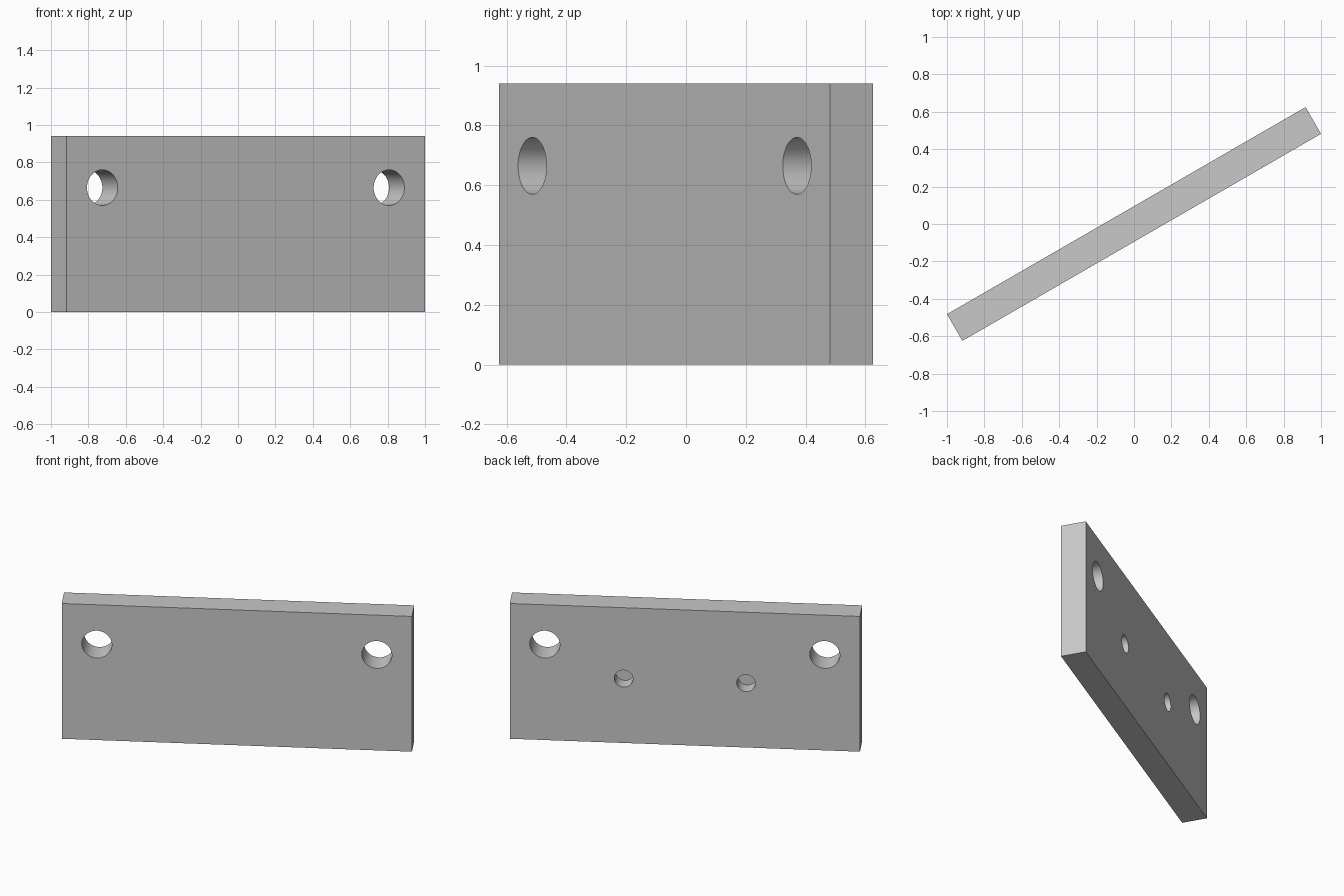
import bpy
from math import radians
from mathutils import Matrix

LENGTH, THICK, HEIGHT = 2.214, 0.165, 0.94
TURN = Matrix.Rotation(radians(30), 4, 'Z')

default = bpy.data.objects.get("Cube")
if default:
    bpy.data.objects.remove(default, do_unlink=True)

# Single grey material
GREY = (0.58, 0.58, 0.58, 1)
grey = bpy.data.materials.new("plain_grey")
grey.use_nodes = True
grey.diffuse_color = GREY
grey.node_tree.nodes["Principled BSDF"].inputs["Base Color"].default_value = GREY

# Rectangular plate, turned about the vertical axis
bpy.ops.mesh.primitive_cube_add(size=1)
plate = bpy.context.object
plate.name = "mounting_plate"
plate.data.transform(TURN @ Matrix.Translation((0, 0, HEIGHT / 2))
                     @ Matrix.Diagonal((LENGTH, THICK, HEIGHT, 1)))
plate.data.materials.append(grey)


def drill(name, along, height, radius, start, end):
    """Cut a round hole through the plate's thickness from start to end."""
    bpy.ops.mesh.primitive_cylinder_add(vertices=64, radius=radius, depth=end - start)
    cutter = bpy.context.object
    cutter.name = name
    cutter.data.transform(TURN @ Matrix.Translation((along, (start + end) / 2, height))
                          @ Matrix.Rotation(radians(90), 4, 'X'))
    cutter.data.materials.append(grey)
    cutter.hide_render = True
    cut = plate.modifiers.new(name, 'BOOLEAN')
    cut.operation = 'DIFFERENCE'
    cut.solver = 'EXACT'
    cut.object = cutter
    bpy.context.view_layer.objects.active = plate
    bpy.ops.object.modifier_apply(modifier=name)
    bpy.data.objects.remove(cutter, do_unlink=True)


for side, label in ((1, "left"), (-1, "right")):
    # Large through holes near the ends
    drill(label + "_bolt_hole", side * 0.885, 0.665, 0.095, -THICK, THICK)
    # Small blind holes in the back face
    drill(label + "_pin_hole", side * 0.387, 0.447, 0.059, THICK / 2 - 0.1, THICK)

# Smooth hole walls, sharp edges
bpy.ops.object.select_all(action='DESELECT')
plate.select_set(True)
bpy.context.view_layer.objects.active = plate
bpy.ops.object.shade_smooth_by_angle(angle=radians(30))
